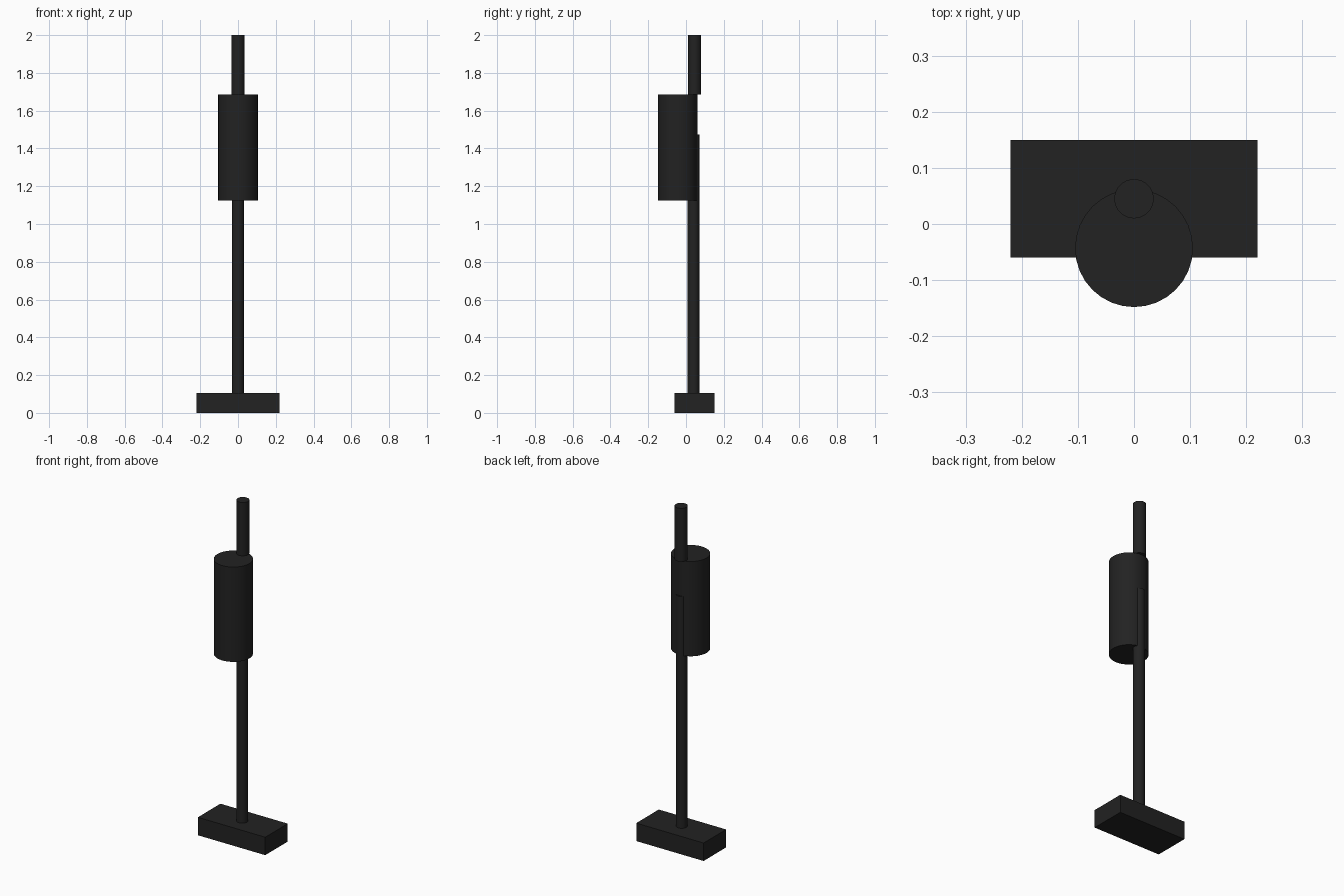
import bpy
import math

cube = bpy.data.objects.get("Cube")
if cube:
    bpy.data.objects.remove(cube, do_unlink=True)

# Single matte black finish
black = bpy.data.materials.new("matte_black")
black.use_nodes = True
colour = (0.016, 0.016, 0.016, 1)
black.diffuse_color = colour
black.node_tree.nodes["Principled BSDF"].inputs["Base Color"].default_value = colour


def cylinder(name, radius, y, bottom, top, sides=32):
    bpy.ops.mesh.primitive_cylinder_add(
        vertices=sides, radius=radius, depth=top - bottom,
        location=(0, y, (bottom + top) / 2))
    part = bpy.context.object
    part.name = name
    part.data.materials.append(black)
    bpy.ops.object.shade_smooth_by_angle(angle=math.radians(30))
    return part


def box(name, size, centre):
    bpy.ops.mesh.primitive_cube_add(size=1, location=centre)
    part = bpy.context.object
    part.name = name
    part.scale = size
    bpy.ops.object.transform_apply(location=False, rotation=False, scale=True)
    part.data.materials.append(black)
    return part


# Foot block
box("base", (0.44, 0.21, 0.106), (0, 0.045, 0.053))

# Long pole, partly sunk into the back of the drum
cylinder("lower_pole", 0.031, 0.04, 0.106, 1.475)

# Large drum in front of the pole
cylinder("drum", 0.105, -0.043, 1.125, 1.685)

# Short thicker rod on top of the drum
cylinder("upper_rod", 0.035, 0.045, 1.685, 2.0)
